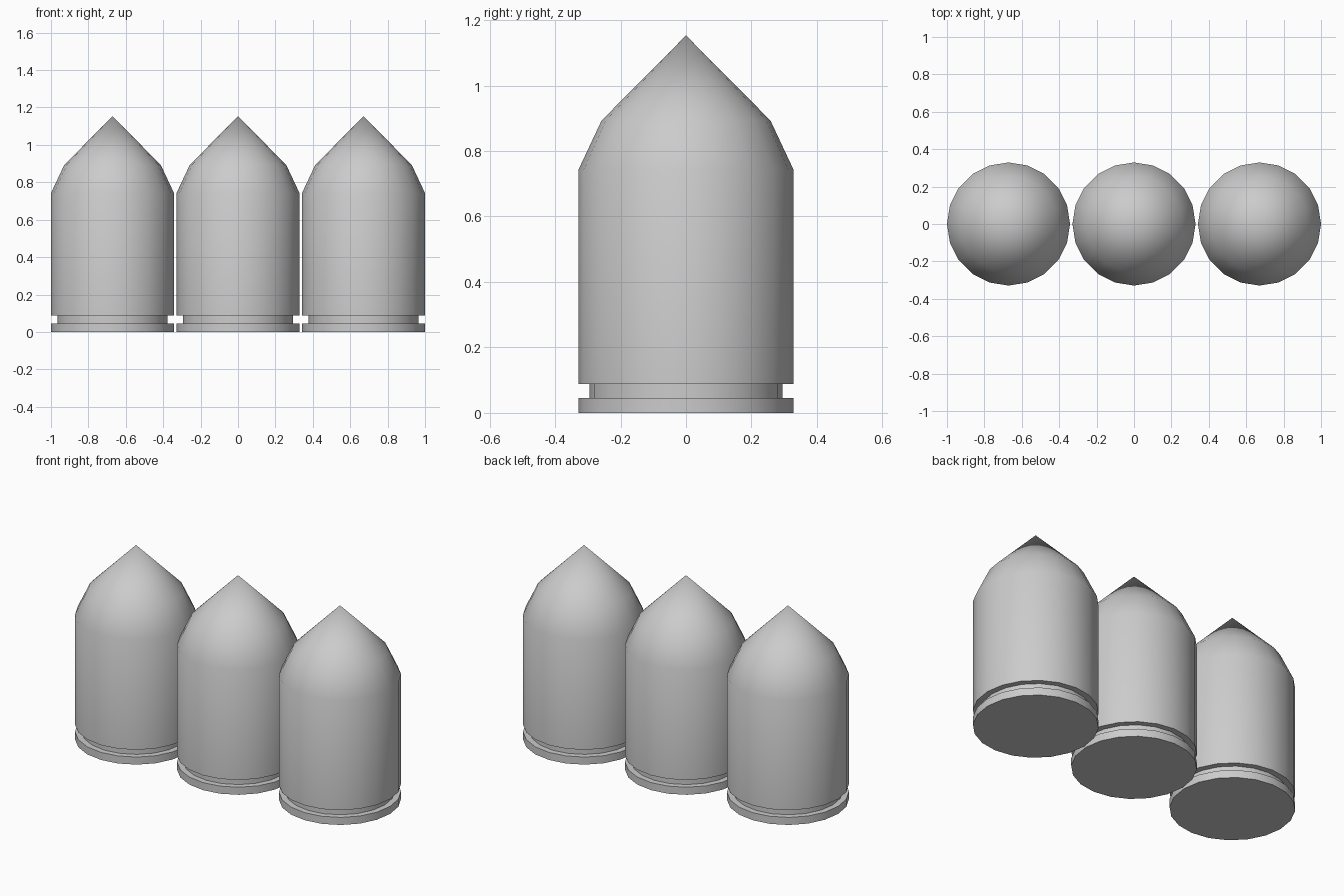
import bpy, bmesh, math

if "Cube" in bpy.data.objects:
    bpy.data.objects.remove(bpy.data.objects["Cube"])

SIDES = 20
SPACING = 0.671
# (radius, height) from base rim, through the groove, to the shoulder
PROFILE = [(0.329, 0.0), (0.329, 0.045), (0.295, 0.045), (0.295, 0.088),
           (0.329, 0.088), (0.329, 0.742), (0.258, 0.893)]
TIP_Z = 1.153


def make_cartridge(name, x):
    bm = bmesh.new()
    rings = []
    for r, z in PROFILE:
        rings.append([bm.verts.new((r * math.cos(2 * math.pi * i / SIDES),
                                    r * math.sin(2 * math.pi * i / SIDES), z))
                      for i in range(SIDES)])
    # Side walls
    for a, b in zip(rings, rings[1:]):
        for i in range(SIDES):
            j = (i + 1) % SIDES
            bm.faces.new((a[i], a[j], b[j], b[i]))
    # Flat base and pointed tip
    bm.faces.new(rings[0][::-1])
    tip = bm.verts.new((0, 0, TIP_Z))
    for i in range(SIDES):
        bm.faces.new((rings[-1][i], rings[-1][(i + 1) % SIDES], tip))
    mesh = bpy.data.meshes.new(name)
    bm.to_mesh(mesh)
    bm.free()
    obj = bpy.data.objects.new(name, mesh)
    obj.location.x = x
    bpy.context.collection.objects.link(obj)
    # Smooth walls, crisp rims
    bpy.ops.object.select_all(action='DESELECT')
    obj.select_set(True)
    bpy.context.view_layer.objects.active = obj
    bpy.ops.object.shade_smooth_by_angle(angle=math.radians(30))


# Row of three identical cartridges
for name, k in (("left_cartridge", -1), ("middle_cartridge", 0), ("right_cartridge", 1)):
    make_cartridge(name, k * SPACING)
